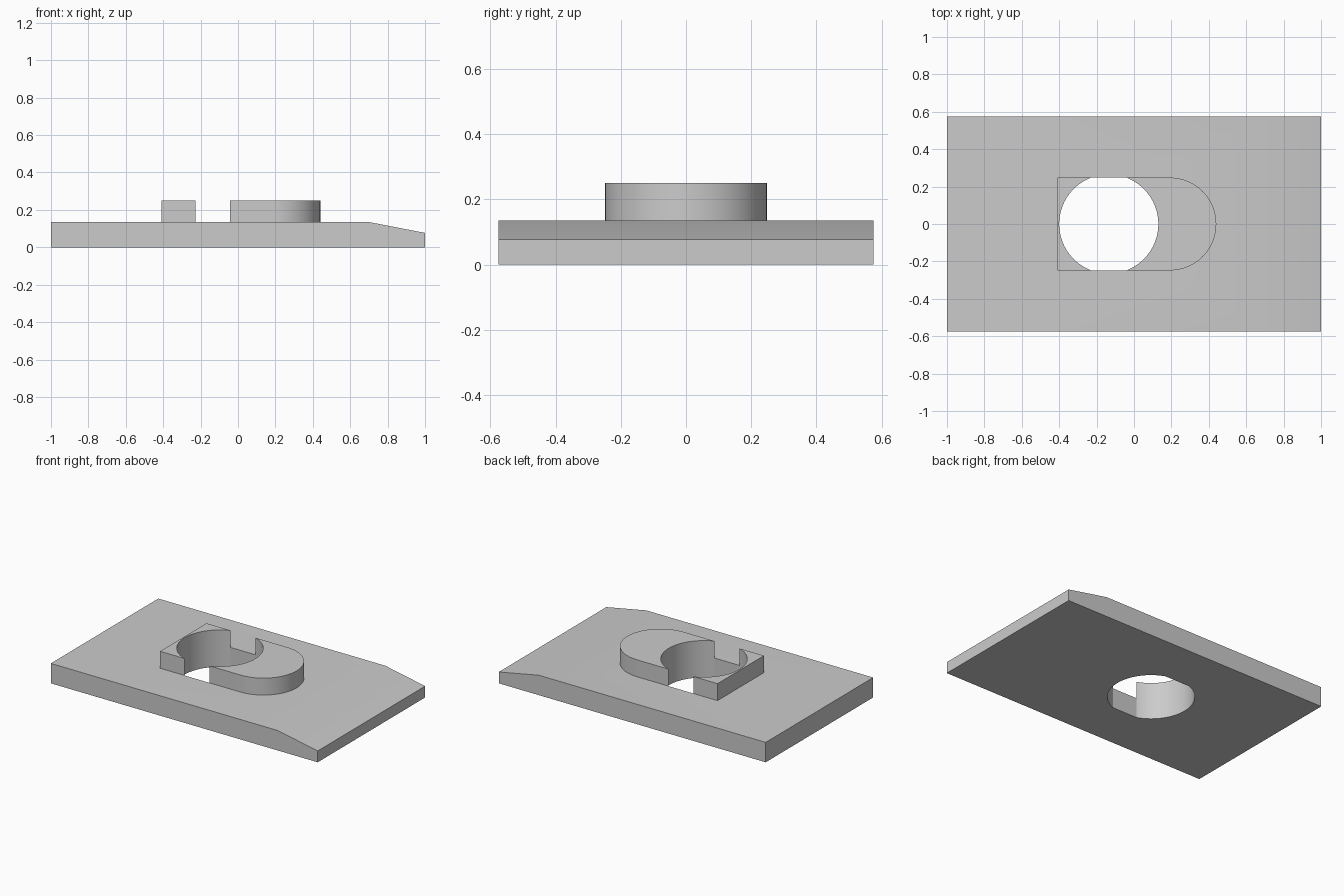
import bpy, bmesh, math
from mathutils import Vector

default = bpy.data.objects.get("Cube")
if default:
    bpy.data.objects.remove(default, do_unlink=True)

# Single grey material
GREY = (0.6, 0.6, 0.6, 1)
grey = bpy.data.materials.new("light_grey")
grey.use_nodes = True
grey.diffuse_color = GREY
grey.node_tree.nodes["Principled BSDF"].inputs["Base Color"].default_value = GREY

LENGTH, HALF_WIDTH, THICK = 2.0, 0.575, 0.135
BOSS_TOP, BOSS_R = 0.25, 0.248
BOSS_BACK, BOSS_ARC_X = -0.41, 0.192
HOLE_X, HOLE_R = -0.135, 0.265


def prism(name, points, offset):
    """Extrude a closed 3D outline along an offset vector."""
    bm = bmesh.new()
    face = bm.faces.new([bm.verts.new(p) for p in points])
    result = bmesh.ops.extrude_face_region(bm, geom=[face])
    verts = [v for v in result["geom"] if isinstance(v, bmesh.types.BMVert)]
    bmesh.ops.translate(bm, vec=Vector(offset), verts=verts)
    bmesh.ops.recalc_face_normals(bm, faces=bm.faces)
    mesh = bpy.data.meshes.new(name)
    bm.to_mesh(mesh)
    bm.free()
    mesh.materials.append(grey)
    obj = bpy.data.objects.new(name, mesh)
    bpy.context.collection.objects.link(obj)
    return obj


def arc(cx, radius, start, end, steps, z):
    angles = [math.radians(start + (end - start) * i / steps) for i in range(steps + 1)]
    return [(cx + radius * math.cos(a), radius * math.sin(a), z) for a in angles]


def cut(obj, outline):
    """Cut a vertical hole with the given outline, then drop the cutter."""
    cutter = prism("hole_cutter", outline, (0, 0, 1))
    cutter.hide_render = True
    mod = obj.modifiers.new("hole", "BOOLEAN")
    mod.operation, mod.solver, mod.object = "DIFFERENCE", "EXACT", cutter
    bpy.ops.object.select_all(action="DESELECT")
    obj.select_set(True)
    bpy.context.view_layer.objects.active = obj
    bpy.ops.object.modifier_apply(modifier=mod.name)
    bpy.data.objects.remove(cutter, do_unlink=True)
    bpy.ops.object.shade_smooth_by_angle(angle=math.radians(20))


# Base plate with a sloped end
side = [(-1, 0), (1, 0), (1, 0.077), (0.7, THICK), (-1, THICK)]
plate = prism("base_plate", [(x, -HALF_WIDTH, z) for x, z in side], (0, 2 * HALF_WIDTH, 0))

# Round hole, flattened where it meets the sides of the boss
flat = math.degrees(math.asin(BOSS_R / HOLE_R))
cut(plate, arc(HOLE_X, HOLE_R, -flat, flat, 48, -0.5)
    + arc(HOLE_X, HOLE_R, 180 - flat, 180 + flat, 48, -0.5))

# Raised boss with one rounded end, split in two by the full round hole
outline = arc(BOSS_ARC_X, BOSS_R, -90, 90, 40, THICK)
outline += [(BOSS_BACK, BOSS_R, THICK), (BOSS_BACK, -BOSS_R, THICK)]
boss = prism("raised_boss", outline, (0, 0, BOSS_TOP - THICK))
cut(boss, arc(HOLE_X, HOLE_R, -flat, flat, 48, -0.5)
    + arc(HOLE_X, HOLE_R, flat, 180 - flat, 12, -0.5)[1:-1]
    + arc(HOLE_X, HOLE_R, 180 - flat, 180 + flat, 48, -0.5)
    + arc(HOLE_X, HOLE_R, 180 + flat, 360 - flat, 12, -0.5)[1:-1])
